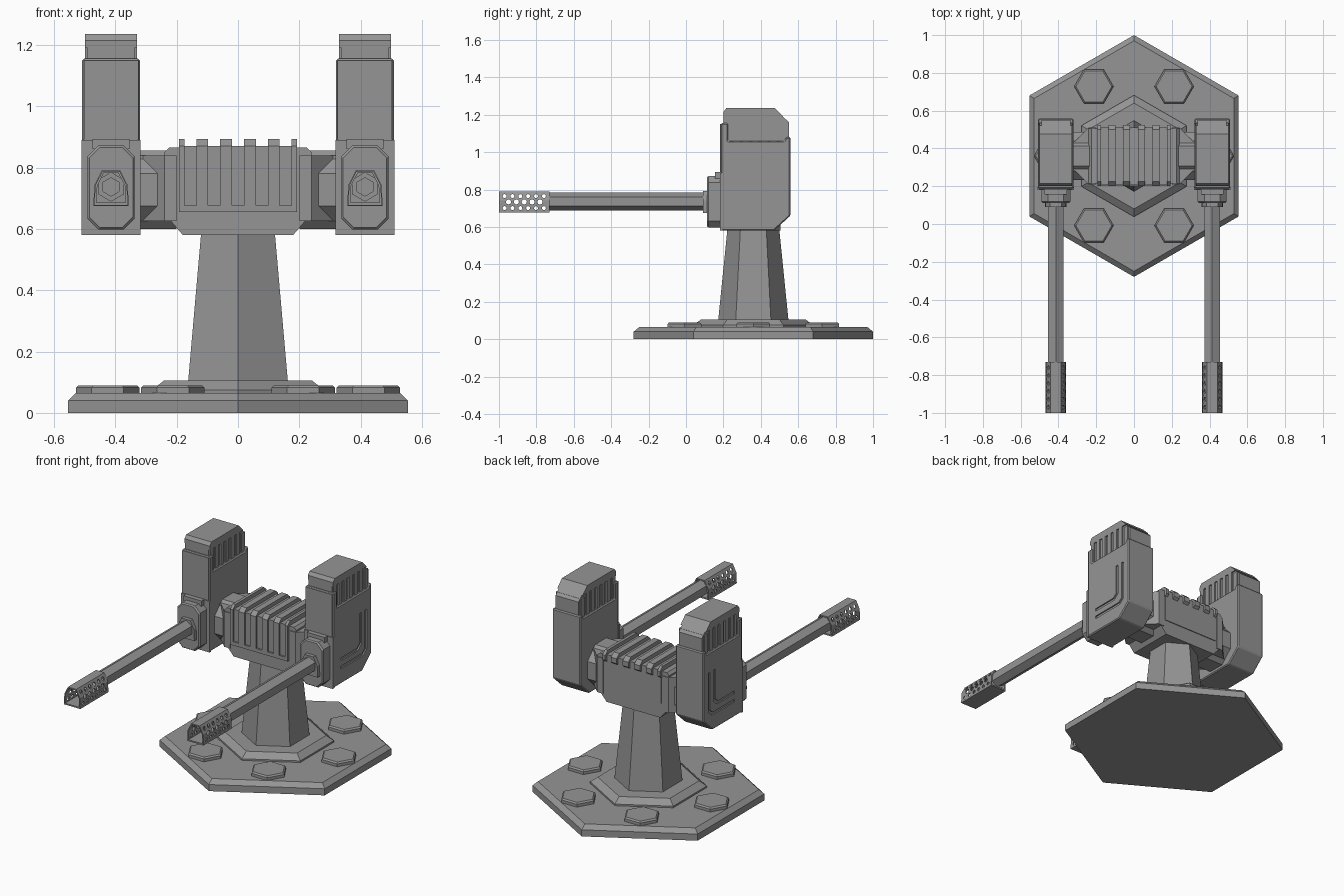
import bpy, bmesh
from math import cos, sin, pi

if "Cube" in bpy.data.objects:
    bpy.data.objects.remove(bpy.data.objects["Cube"])

CY = 0.36            # y of the pedestal axis
POD = 0.414          # x of each gun pod
GUN_Z = 0.737        # height of the barrels

grey = bpy.data.materials.new("plain grey")
grey.use_nodes = True
grey.diffuse_color = (0.3, 0.3, 0.3, 1)
bsdf = grey.node_tree.nodes["Principled BSDF"]
bsdf.inputs["Base Color"].default_value = (0.3, 0.3, 0.3, 1)
bsdf.inputs["Roughness"].default_value = 0.7


def finish(name, bm):
    bmesh.ops.recalc_face_normals(bm, faces=bm.faces)
    mesh = bpy.data.meshes.new(name)
    bm.to_mesh(mesh)
    bm.free()
    mesh.materials.append(grey)
    obj = bpy.data.objects.new(name, mesh)
    bpy.context.collection.objects.link(obj)
    return obj


def add_loft(bm, rings, caps=True):
    loops = [[bm.verts.new(p) for p in ring] for ring in rings]
    n = len(loops[0])
    for a, b in zip(loops, loops[1:]):
        for i in range(n):
            j = (i + 1) % n
            bm.faces.new((a[i], a[j], b[j], b[i]))
    if caps:
        bm.faces.new(loops[0])
        bm.faces.new(loops[-1])


def loft(name, rings, caps=True):
    bm = bmesh.new()
    add_loft(bm, rings, caps)
    return finish(name, bm)


def place(pts, axis, d):
    if axis == "X":
        return [(d, a, b) for a, b in pts]
    if axis == "Y":
        return [(a, d, b) for a, b in pts]
    return [(a, b, d) for a, b in pts]


def prism(name, pts, axis, lo, hi, caps=True):
    return loft(name, [place(pts, axis, lo), place(pts, axis, hi)], caps)


def ngon(cx, cy, r, n=6, turn=0.0):
    return [(cx + r * cos(turn + 2 * pi * i / n), cy + r * sin(turn + 2 * pi * i / n)) for i in range(n)]


def rect(x0, x1, y0, y1, c=0.0):
    if not c:
        return [(x0, y0), (x1, y0), (x1, y1), (x0, y1)]
    return [(x0 + c, y0), (x1 - c, y0), (x1, y0 + c), (x1, y1 - c),
            (x1 - c, y1), (x0 + c, y1), (x0, y1 - c), (x0, y0 + c)]


def stack(name, steps, cx, cy, turn):
    return loft(name, [place(ngon(cx, cy, r, 6, turn), "Z", z) for r, z in steps])


def bake(obj):
    graph = bpy.context.evaluated_depsgraph_get()
    mesh = bpy.data.meshes.new_from_object(obj.evaluated_get(graph))
    obj.modifiers.clear()
    obj.data = mesh


def cut(obj, cutter):
    cutter.hide_render = True
    mod = obj.modifiers.new("cut", "BOOLEAN")
    mod.operation = "DIFFERENCE"
    mod.solver = "EXACT"
    mod.object = cutter
    bake(obj)
    bpy.data.objects.remove(cutter)


# Base, foot ring, bolts and pedestal
stack("base_plate", [(0.64, 0), (0.64, 0.04), (0.61, 0.065)], 0, CY, pi / 2)
stack("foot_ring", [(0.322, 0.06), (0.322, 0.075), (0.28, 0.105)], 0, CY, pi / 2)
stack("pedestal", [(0.188, 0.1), (0.139, 0.585)], 0, CY, pi / 2)
for i, (bx, by) in enumerate(ngon(0, CY, 0.425)):
    stack(f"base_bolt_{i + 1}", [(0.104, 0.06), (0.104, 0.082), (0.095, 0.09)], bx, by, 0)

# Central housing with cooling fins wrapping from front to back
housing = [(-0.18, 0.58), (0.18, 0.58), (0.24, 0.65), (0.24, 0.85),
           (0.225, 0.865), (-0.225, 0.865), (-0.24, 0.85), (-0.24, 0.65)]
prism("housing", housing, "Y", 0.215, 0.505)
prism("fin_sill", rect(-0.193, 0.193, 0.655, 0.677), "Y", 0.2, 0.22)
prism("fin_bed", rect(0.21, 0.51, 0.67, 0.87), "X", -0.19, 0.19)
fin = [(0.2, 0.675), (0.2, 0.87), (0.225, 0.893), (0.5, 0.893),
       (0.525, 0.87), (0.525, 0.84), (0.5, 0.82), (0.22, 0.675)]
for i in range(6):
    x = (i - 2.5) * 0.078
    half = 0.009 if i in (0, 5) else 0.019
    x += {0: 0.011, 5: -0.011}.get(i, 0)
    prism(f"cooling_fin_{i + 1}", fin, "X", x - half, x + half)

# Pod side profiles
core = [(0.2, 0.62), (0.2, 1.215), (0.215, 1.232), (0.475, 1.232), (0.55, 1.16), (0.55, 0.66), (0.47, 0.6)]
shell = [(0.187, 0.58), (0.187, 1.155), (0.225, 1.155), (0.225, 1.06), (0.525, 1.06),
         (0.535, 1.08), (0.558, 1.08), (0.558, 0.66), (0.47, 0.58)]
muzzle = [(-0.055, -0.06), (0.055, -0.06), (0.052, 0.005), (0.028, 0.052), (-0.028, 0.052), (-0.052, 0.005)]

for side, s in (("left", 1), ("right", -1)):
    px = s * POD

    # Trunnion between housing and pod
    plan = [(0.2, 0.21), (0.24, 0.21), (0.31, 0.28), (0.34, 0.28),
            (0.34, 0.44), (0.31, 0.44), (0.24, 0.51), (0.2, 0.51)]
    prism(side + "_trunnion", [(s * x, y) for x, y in plan], "Z", 0.625, 0.84)
    prism(side + "_axle", ngon(CY, 0.728, 0.138, 8, pi / 8), "X", s * 0.2, s * 0.34)

    # Pod core, armoured shell and vent ribs
    prism(side + "_pod_core", core, "X", px - 0.077, px + 0.077)
    prism(side + "_pod_cap", [(0.2, 1.19), (0.2, 1.215), (0.215, 1.235), (0.477, 1.235), (0.522, 1.19)],
          "X", px - 0.085, px + 0.085)
    armour = prism(side + "_pod_shell", shell, "X", px - 0.094, px + 0.094)
    bevel = armour.modifiers.new("edge", "BEVEL")
    bevel.width = 0.006
    bevel.segments = 1
    bake(armour)
    for i in range(7):
        y = 0.205 + i * 0.05
        top = min(1.2, 1.71 - y - 0.03)
        prism(f"{side}_vent_rib_{i + 1}", rect(y, y + 0.03, 1.05, top), "X", px - 0.085, px + 0.085)

    # Nested angular grooves on the outer face
    outer = px + s * 0.094
    grooves = bmesh.new()
    for k in (0, 0.05):
        ell = [(0.26, 0.67 + k), (0.475 - k, 0.67 + k), (0.51 - k, 0.70 + k), (0.51 - k, 0.94),
               (0.493 - k, 0.94), (0.493 - k, 0.708 + k), (0.468 - k, 0.687 + k), (0.26, 0.687 + k)]
        add_loft(grooves, [place(ell, "X", outer - s * 0.008), place(ell, "X", outer + s * 0.02)])
    cut(armour, finish("groove_cutter", grooves))

    # Front panels
    prism(side + "_upper_panel", rect(px - 0.089, px + 0.089, 0.893, 1.15), "Y", 0.183, 0.19)
    prism(side + "_lower_panel", rect(px - 0.096, px + 0.096, 0.58, 0.89), "Y", 0.181, 0.195)

    # Gun mount
    loft(side + "_gun_mount", [place(rect(px - w, px + w, 0.735 - h, 0.735 + h, 0.035), "Y", y)
                               for w, h, y in ((0.077, 0.137, 0.19), (0.077, 0.137, 0.12), (0.071, 0.131, 0.112))])
    prism(side + "_mount_lug", rect(px - 0.06, px + 0.06, 0.86, 0.893), "Y", 0.155, 0.19)
    prism(side + "_barrel_collar", [(px + a * 1.05, GUN_Z + b * 1.05) for a, b in muzzle], "Y", 0.09, 0.12)

    # Barrel with a recessed bore
    rings = [(0.048, 0.1), (0.048, -0.74), (0.03, -0.74), (0.03, -0.68)]
    loft(side + "_barrel", [place(ngon(px, GUN_Z, r, 6, pi / 2), "Y", y) for r, y in rings])

    # Hollow perforated muzzle shroud
    tube = [(px + a, GUN_Z + b) for a, b in muzzle]
    inner = [(px + a * 0.86, GUN_Z + b * 0.86) for a, b in muzzle]
    loops = [place(tube, "Y", -1), place(tube, "Y", -0.73), place(inner, "Y", -0.73), place(inner, "Y", -1)]
    shroud = loft(side + "_muzzle_shroud", loops + [loops[0]], caps=False)
    bm = bmesh.new()
    bm.from_mesh(shroud.data)
    bmesh.ops.remove_doubles(bm, verts=bm.verts, dist=0.0001)
    bmesh.ops.recalc_face_normals(bm, faces=bm.faces)
    bm.to_mesh(shroud.data)
    bm.free()
    holes = bmesh.new()
    for row, (dz, r) in enumerate(((-0.036, 0.011), (-0.003, 0.014), (0.028, 0.011))):
        for i in range(6 - row % 2):
            ring = ngon(-0.97 + i * 0.042 + (row % 2) * 0.021, GUN_Z + dz, r, 8)
            add_loft(holes, [place(ring, "X", px - 0.1), place(ring, "X", px + 0.1)])
    cut(shroud, finish("hole_cutter", holes))
